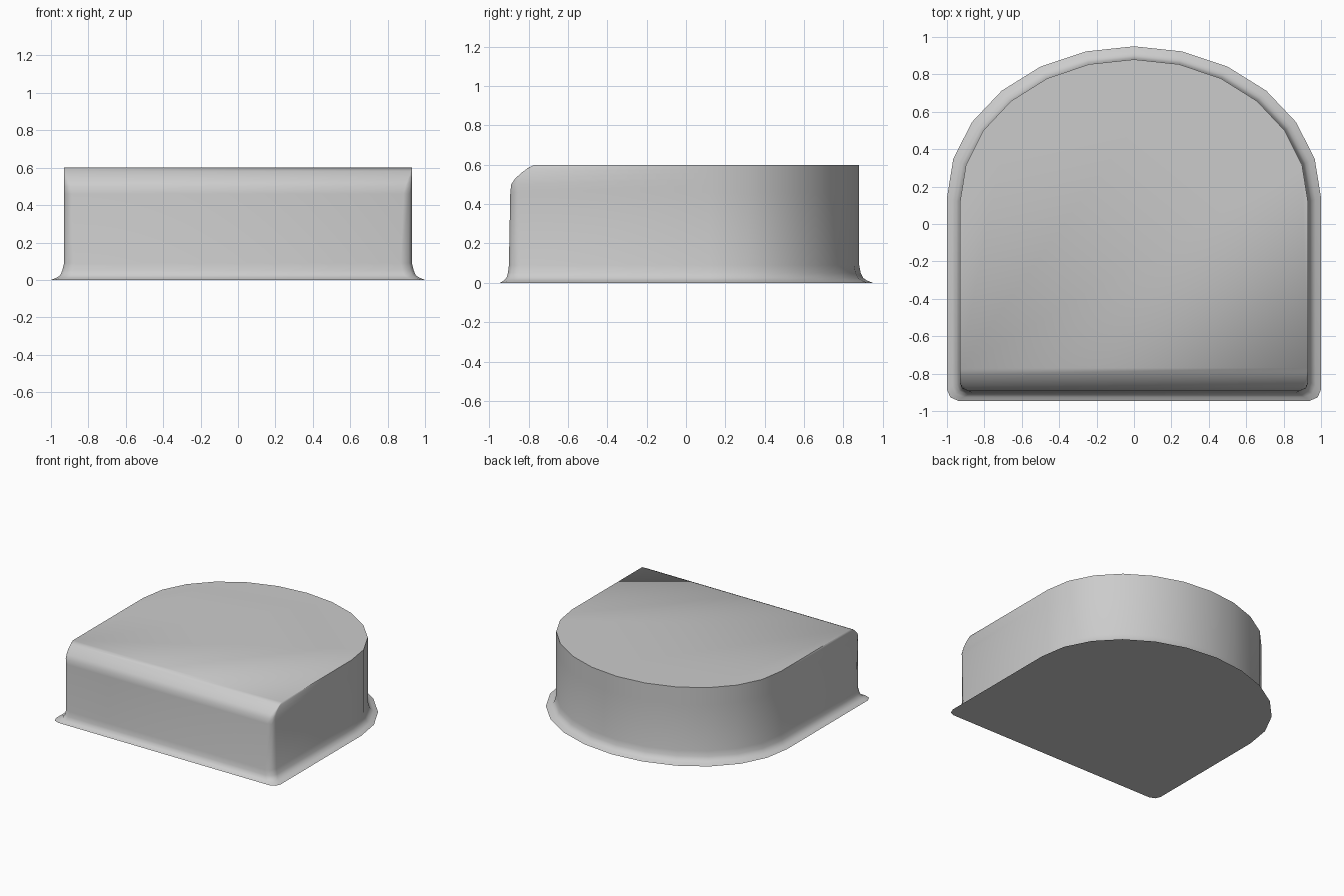
import bpy, bmesh
from math import sin, cos, pi

if "Cube" in bpy.data.objects:
    bpy.data.objects.remove(bpy.data.objects["Cube"])

# Level: height, half width, arc centre y, arc depth, front y, corner radius
LEVELS = [
    (0.0, 1.0, 0.14, 0.81, -0.945, 0.06),      # flared foot
    (0.012, 0.97, 0.132, 0.787, -0.925, 0.06),
    (0.025, 0.95, 0.126, 0.774, -0.912, 0.06),
    (0.05, 0.94, 0.122, 0.766, -0.905, 0.06),
    (0.09, 0.93, 0.12, 0.76, -0.90, 0.06),     # upright wall
    (0.46, 0.93, 0.12, 0.76, -0.893, 0.045),
    (0.50, 0.93, 0.12, 0.76, -0.888, 0.035),   # rounded front edge
    (0.53, 0.93, 0.12, 0.76, -0.868, 0.025),
    (0.56, 0.93, 0.12, 0.76, -0.835, 0.012),
    (0.582, 0.93, 0.12, 0.76, -0.805, 0.006),
    (0.60, 0.93, 0.12, 0.76, -0.77, 0.0),
]


def outline(z, w, yc, depth, front, r):
    """D-shaped loop: half ellipse at the back, small rounded front corners."""
    pts = [(w * cos(i * pi / 12), yc + depth * sin(i * pi / 12), z) for i in range(13)]
    corner = [(w, front + r), (w - 0.3 * r, front + 0.3 * r), (w - r, front)]
    pts += [(-x, y, z) for x, y in corner]
    pts += [(x, y, z) for x, y in reversed(corner)]
    return pts


bm = bmesh.new()
loops = [[bm.verts.new(p) for p in outline(*lv)] for lv in LEVELS]
n = len(loops[0])
for a, b in zip(loops, loops[1:]):
    for i in range(n):
        j = (i + 1) % n
        bm.faces.new((a[i], a[j], b[j], b[i]))
bm.faces.new(loops[0][::-1])
bm.faces.new(loops[-1])
bmesh.ops.remove_doubles(bm, verts=bm.verts, dist=0.0005)
bmesh.ops.recalc_face_normals(bm, faces=bm.faces)

mesh = bpy.data.meshes.new("rounded_block")
bm.to_mesh(mesh)
bm.free()
obj = bpy.data.objects.new("rounded_block", mesh)
bpy.context.collection.objects.link(obj)
bpy.context.view_layer.objects.active = obj
obj.select_set(True)
bpy.ops.object.shade_smooth_by_angle(angle=0.8)
